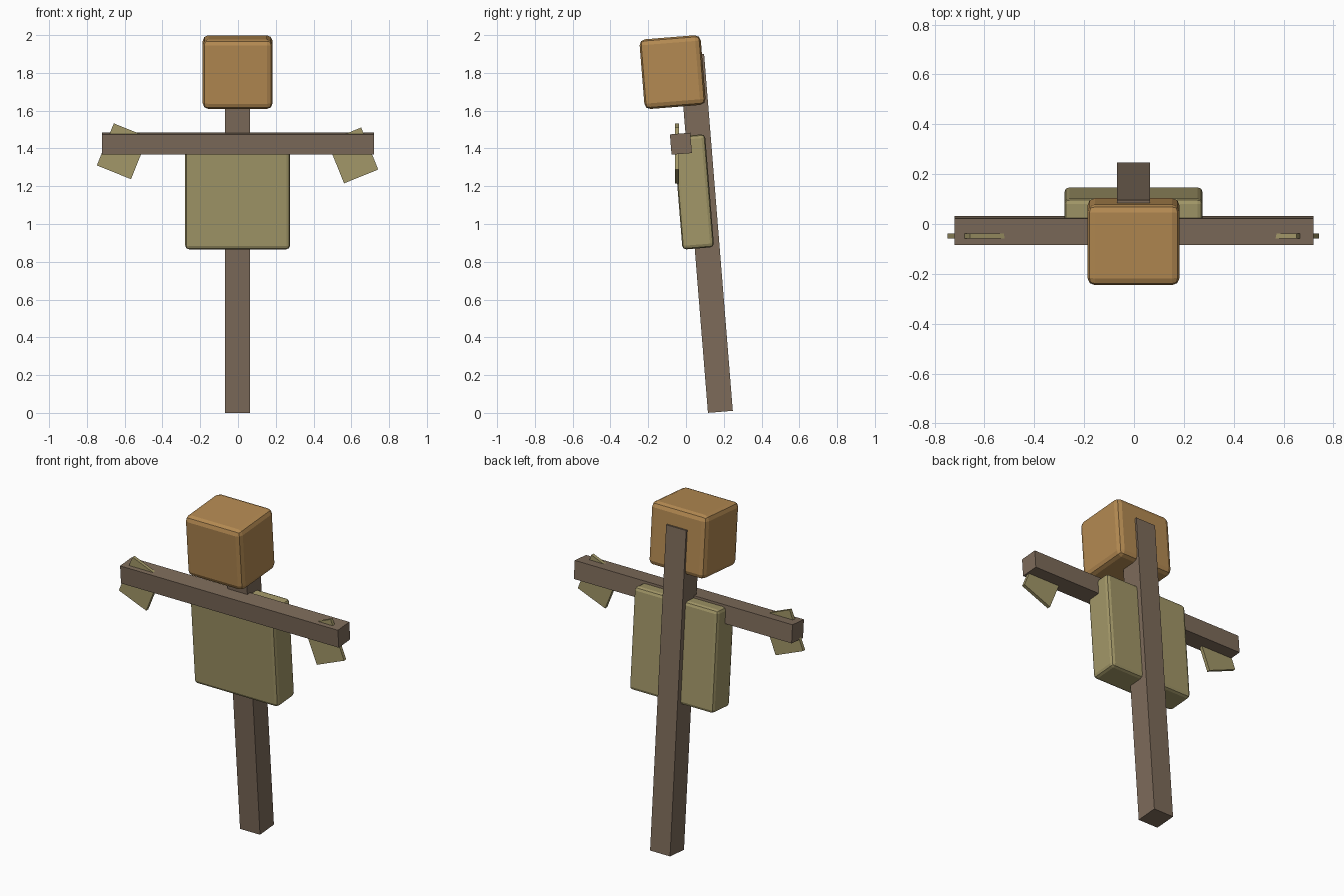
import bpy, math

if "Cube" in bpy.data.objects:
    bpy.data.objects.remove(bpy.data.objects["Cube"])

TILT = math.radians(4.6)  # whole figure leans forward


def material(name, srgb):
    lin = [((c / 255 + 0.055) / 1.055) ** 2.4 for c in srgb]
    m = bpy.data.materials.new(name)
    m.diffuse_color = (*lin, 1)
    m.use_nodes = True
    m.node_tree.nodes["Principled BSDF"].inputs["Base Color"].default_value = m.diffuse_color
    return m


wood = material("weathered wood", (125, 107, 90))
sack = material("straw sackcloth", (162, 151, 104))
pumpkin = material("pumpkin orange brown", (180, 138, 82))


def box(name, size, loc, mat, rot=(TILT, 0, 0), bevel=0):
    bpy.ops.mesh.primitive_cube_add(size=1, location=loc, rotation=rot)
    o = bpy.context.object
    o.name = name
    o.scale = size
    bpy.ops.object.transform_apply(location=False, rotation=False, scale=True)
    o.data.materials.append(mat)
    if bevel:
        b = o.modifiers.new("rounded edges", "BEVEL")
        b.width = bevel
        b.segments = 2
    return o


# Wooden frame
box("post", (0.132, 0.132, 1.895), (-0.002, 0.106, 0.950), wood)
box("crossbar", (1.44, 0.108, 0.108), (0, -0.027, 1.425), wood)

# Stuffed body and head
box("torso", (0.555, 0.168, 0.60), (-0.002, 0.041, 1.17), sack, bevel=0.02)
box("head", (0.37, 0.325, 0.37), (-0.002, -0.071, 1.804), pumpkin, bevel=0.03)

# Flat straw hands stuck through the crossbar ends
for side, x, z in (("left", -0.612, 1.385), ("right", 0.607, 1.363)):
    turn = math.radians(22) * (1 if x < 0 else -1)
    box(side + "_hand", (0.195, 0.02, 0.24), (x, -0.048, z), sack, rot=(0, turn, 0))
